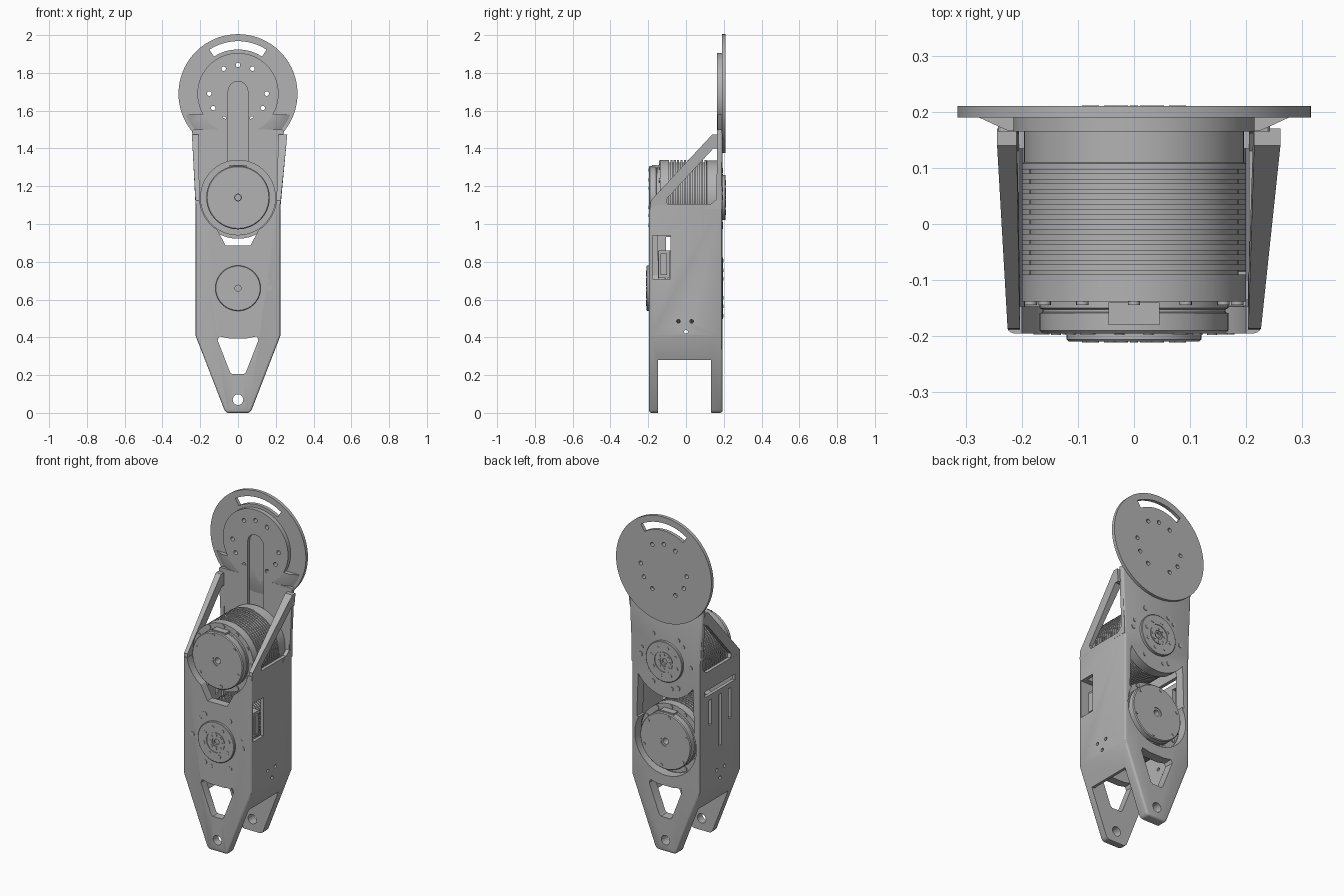
import bpy, bmesh, math
from mathutils import Matrix, Vector

cube = bpy.data.objects.get("Cube")
if cube:
    bpy.data.objects.remove(cube, do_unlink=True)

grey = bpy.data.materials.new("machined grey")
grey.use_nodes = True
grey.diffuse_color = (0.45, 0.45, 0.45, 1)
grey.node_tree.nodes["Principled BSDF"].inputs["Base Color"].default_value = (0.45, 0.45, 0.45, 1)
parts = []
UPPER, LOWER, DISC = 1.14, 0.66, 1.69     # heights of the three round centres


def finish(name, bm, keep=True):
    bmesh.ops.recalc_face_normals(bm, faces=bm.faces)
    mesh = bpy.data.meshes.new(name)
    bm.to_mesh(mesh)
    bm.free()
    mesh.materials.append(grey)
    ob = bpy.data.objects.new(name, mesh)
    bpy.context.collection.objects.link(ob)
    if keep:
        parts.append(ob)
    return ob


def add_prism(bm, pts, lo, hi, axis="y"):
    """Extrude a 2D outline (x,z along y, or y,z along x)."""
    def place(p, d):
        return (p[0], d, p[1]) if axis == "y" else (d, p[0], p[1])
    a = [bm.verts.new(place(p, lo)) for p in pts]
    b = [bm.verts.new(place(p, hi)) for p in pts]
    bm.faces.new(a)
    bm.faces.new(b[::-1])
    for i in range(len(a)):
        j = (i + 1) % len(a)
        bm.faces.new((a[i], b[i], b[j], a[j]))


def prism(name, pts, lo, hi, axis="y", keep=True):
    bm = bmesh.new()
    add_prism(bm, pts, lo, hi, axis)
    return finish(name, bm, keep)


def circle(r, u=0, v=0, n=64):
    return [(u + r * math.cos(2 * math.pi * i / n), v + r * math.sin(2 * math.pi * i / n)) for i in range(n)]


def rect(u0, u1, v0, v1):
    return [(u0, v0), (u1, v0), (u1, v1), (u0, v1)]


def ring(r, z, angles):
    return [(r * math.cos(math.radians(a)), z + r * math.sin(math.radians(a))) for a in angles]


def mirrored(half):
    return half + [(-x, z) for x, z in reversed(half)]


def bake(ob):
    deps = bpy.context.evaluated_depsgraph_get()
    mesh = bpy.data.meshes.new_from_object(ob.evaluated_get(deps))
    ob.modifiers.clear()
    ob.data = mesh


def cut(ob, pts, lo, hi, axis="y"):
    cutter = prism("cutter", pts, lo, hi, axis, keep=False)
    cutter.hide_render = True
    mod = ob.modifiers.new("cut", "BOOLEAN")
    mod.operation, mod.solver, mod.object = "DIFFERENCE", "EXACT", cutter
    bake(ob)
    bpy.data.objects.remove(cutter, do_unlink=True)


def lathe(name, profile, z, flip=1, n=72):
    """Spin a closed (radius, y) profile around a y-parallel axis."""
    bm = bmesh.new()
    vs = [bm.verts.new((r, y * flip, 0)) for r, y in profile]
    es = [bm.edges.new((vs[i], vs[(i + 1) % len(vs)])) for i in range(len(vs))]
    bmesh.ops.spin(bm, geom=vs + es, axis=(0, 1, 0), cent=(0, 0, 0), angle=2 * math.pi, steps=n, use_duplicate=False)
    bmesh.ops.remove_doubles(bm, verts=bm.verts, dist=1e-5)
    bmesh.ops.translate(bm, verts=bm.verts, vec=(0, 0, z))
    return finish(name, bm)


def studs(name, centres, r, lo, hi):
    bm = bmesh.new()
    for x, z in centres:
        add_prism(bm, circle(r, x, z, 16), lo, hi)
    return finish(name, bm)


# Shell: tapered housing that runs up into the tall back plate
shell = prism("housing", mirrored([(0.06, 0), (0.072, 0.015), (0.225, 0.41), (0.225, 1.1), (0.235, 1.3), (0.243, 1.5)]),
              -0.195, 0.193)
bevel = shell.modifiers.new("rounding", "BEVEL")
bevel.width, bevel.segments = 0.012, 3
bake(shell)
cut(shell, rect(-0.5, 0.5, 1.105, 1.8), -0.5, 0.165)
cut(shell, mirrored([(0.04, -0.05), (0.205, 0.41), (0.205, 1.2)]), -0.147, 0.135)
cut(shell, rect(-0.5, 0.5, -0.1, 0.28), -0.147, 0.132)

# Front opening for the upper motor, back openings for the lower motor
cut(shell, circle(0.203, 0, UPPER), -0.3, 0)
cut(shell, mirrored([(0.065, 0.885), (0.11, 0.97)]), -0.3, 0)
cut(shell, circle(0.203, 0, LOWER), 0, 0.3)
arc = ring(0.218, UPPER, range(-34, -147, -8))
cut(shell, [(-0.19, 0.76), (0.19, 0.76)] + arc, 0, 0.3)

# Leg windows and pivot holes
cut(shell, mirrored([(0.03, 0.205), (0.042, 0.215), (0.108, 0.385), (0.1, 0.405), (0.05, 0.395)]), -0.3, 0.3)
cut(shell, circle(0.028, 0, 0.07, 24), -0.3, 0.3)

# Side openings: access window on the left, cooling slots on the right
cut(shell, rect(-0.178, -0.082, 0.71, 0.94), 0.1, 0.3, "x")
for y, z in ((-0.04, 0.485), (0.03, 0.485), (0, 0.43)):
    cut(shell, circle(0.01, y, z, 16), -0.3, 0.3, "x")
for y0, y1, z0, z1 in ((-0.14, 0.14, 0.96, 0.995), (0.08, 0.105, 0.78, 0.93),
                       (-0.012, 0.012, 0.62, 0.93), (-0.105, -0.08, 0.75, 0.93)):
    cut(shell, rect(y0, y1, z0, z1), -0.3, -0.1, "x")

# Top disc with its raised pad and flared root
disc = prism("top_disc", circle(0.315, 0, DISC, 96), 0.19, 0.21)
pad = prism("disc_pad", circle(0.215, 0, DISC, 72), 0.165, 0.191)
flare = lathe("disc_flare", [(0.15, 0.191), (0.15, 0.166), (0.25, 0.166), (0.3, 0.191)], DISC)
cut(flare, rect(-0.5, 0.5, 1.58, 2.2), 0, 0.4)
slot = ring(0.278, DISC, range(57, 124, 6)) + ring(0.234, DISC, range(123, 56, -6))
cut(disc, slot, 0, 0.4)
for x, z in ring(0.152, DISC, (0, 60, 90, 120, 180, 210, 240, 300, 330)):
    for ob in (disc, pad):
        cut(ob, circle(0.012, x, z, 16), 0, 0.4)

# Cable channel down the pad and the back plate
channel = [(-0.052, 1.2), (0.052, 1.2)] + ring(0.052, 1.703, range(0, 181, 15))
for ob in (pad, flare, shell):
    cut(ob, channel, 0.1, 0.185)

# Diagonal struts, leaning outward toward the top
strut_side = [(-0.19, 1.08), (-0.186, 1.125), (0.14, 1.475), (0.17, 1.475), (0.17, 1.4), (0.145, 1.4),
              (-0.105, 1.13), (-0.09, 1.08)]
for side, lean, name in ((1, 0.037, "left_strut"), (-1, 0.02, "right_strut")):
    strut = prism(name, strut_side, side * 0.203, side * 0.224, "x")
    for v in strut.data.vertices:
        rise = max(0, (v.co.z - 1.1) / 0.375)
        v.co.x += side * lean * rise * (1 if abs(v.co.x) > 0.21 else 0.3)
    # Root web where the strut meets the housing and the back plate
    prism(name + "_web", [(0.1, 1.08), (0.16, 1.13), (0.166, 1.42), (0.19, 1.42), (0.19, 1.08)],
          side * 0.205, side * 0.226, "x")

# Motors: finned body, end cap and output flange, mounted back to back
for label, z, flip, back in (("upper", UPPER, 1, 0.166), ("lower", LOWER, -1, 0.148)):
    body = [(0.015, -0.122), (0.2, -0.122), (0.2, -0.09)]
    for i in range(11):
        y = -0.09 + i * 0.018
        body += [(0.186, y), (0.186, y + 0.007), (0.2, y + 0.007), (0.2, y + 0.018)]
    body += [(0.196, 0.11), (0.196, back), (0.015, back)]
    lathe(label + "_motor_body", body, z, flip)
    lathe(label + "_motor_cap", [(0.018, -0.12), (0.168, -0.12), (0.168, -0.15), (0.163, -0.152), (0.163, -0.157),
                                 (0.168, -0.159), (0.168, -0.19), (0.163, -0.195), (0.03, -0.195),
                                 (0.03, -0.191), (0.018, -0.191)], z, flip)
    lathe(label + "_motor_rim", [(0.168, -0.121), (0.2, -0.121), (0.2, -0.138), (0.168, -0.138)], z, flip)
    studs(label + "_rim_bolts", ring(0.184, z, range(0, 360, 30)), 0.011, *sorted((flip * -0.144, flip * -0.136)))
    studs(label + "_cap_bolts", ring(0.148, z, range(40, 400, 60)), 0.009, *sorted((flip * -0.198, flip * -0.194)))
    lathe(label + "_output_flange", [(0.016, 0.14), (0.12, 0.14), (0.12, 0.206), (0.117, 0.209), (0.062, 0.209),
                                     (0.062, 0.205), (0.056, 0.205), (0.056, 0.209), (0.026, 0.209),
                                     (0.026, 0.203), (0.016, 0.203)], z, flip)
    face = sorted((flip * 0.208, flip * 0.211))
    studs(label + "_flange_bolts", ring(0.085, z, range(15, 375, 45)), 0.011, *face)
    studs(label + "_hub_bolts", ring(0.041, z, range(0, 360, 45)), 0.007, *face)
    # Mounting screws in the plate around the flange
    plate = sorted((flip * 0.18, flip * 0.197))
    studs(label + "_mount_screws", ring(0.165, z, range(0, 360, 60)), 0.014, *plate)
    studs(label + "_locating_pins", ring(0.162, z, (15, 136, 255)), 0.011, *plate)
    # Cable socket on the cap
    prism(label + "_socket", rect(-0.045, 0.045, z + 0.12, z + 0.172), *sorted((flip * -0.18, flip * -0.14)))

# Connector behind the access window
prism("side_connector", rect(0.1, 0.2, 0.715, 0.86), -0.146, -0.085)
prism("connector_ridge", rect(0.19, 0.208, 0.73, 0.845), -0.135, -0.1)

# Smooth round surfaces, sharp machined edges
bpy.ops.object.select_all(action="DESELECT")
for ob in parts:
    ob.select_set(True)
bpy.context.view_layer.objects.active = shell
bpy.ops.object.shade_smooth_by_angle(angle=math.radians(30))
